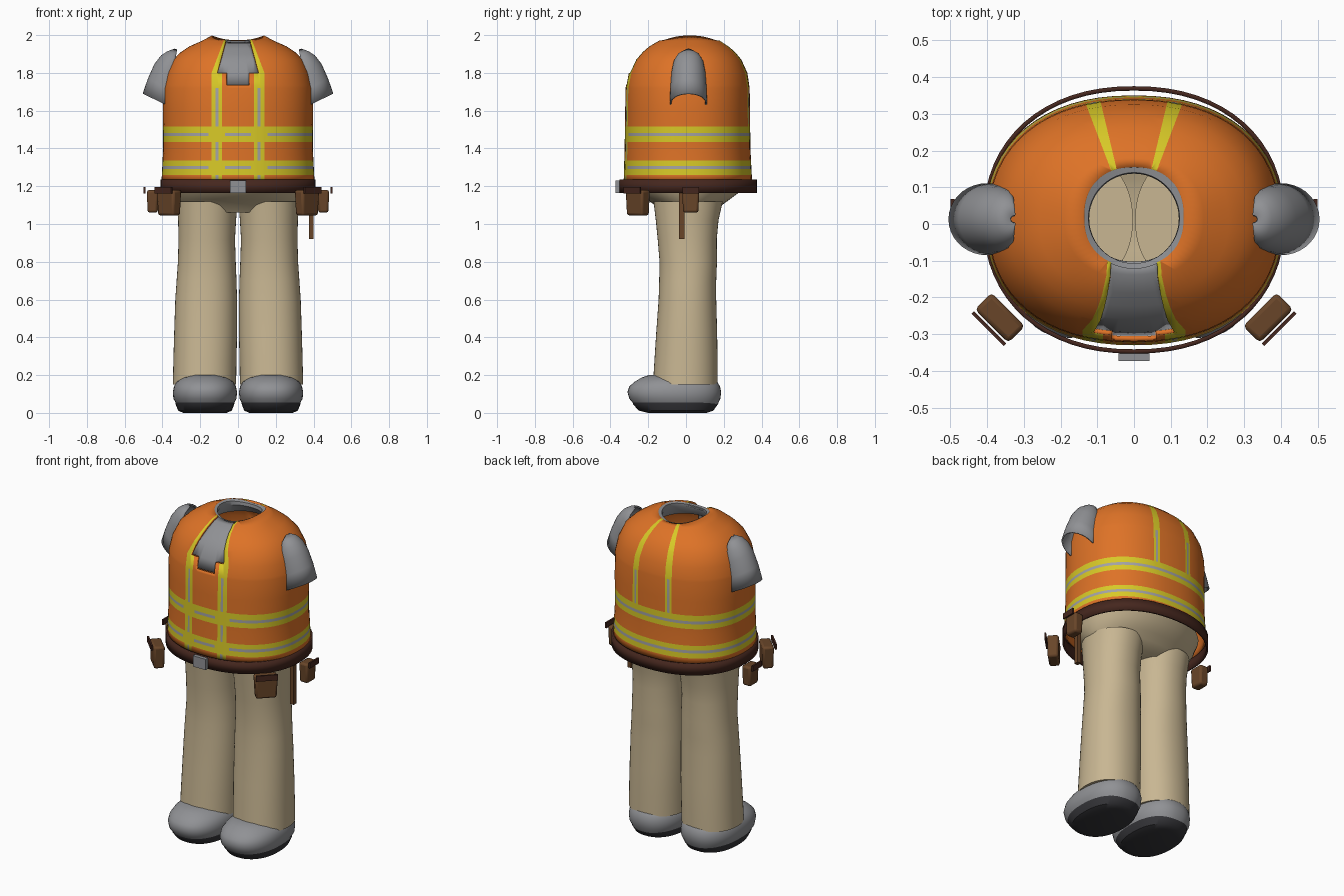
import bpy, bmesh
from math import sin, cos, pi
from mathutils import Matrix, Vector

old = bpy.data.objects.get("Cube")
if old:
    bpy.data.objects.remove(old, do_unlink=True)


def material(name, rgb):
    m = bpy.data.materials.new(name)
    m.use_nodes = True
    col = (*rgb, 1)
    m.diffuse_color = col
    bsdf = m.node_tree.nodes["Principled BSDF"]
    bsdf.inputs["Base Color"].default_value = col
    bsdf.inputs["Roughness"].default_value = 0.8
    return m


ORANGE = material("orange cloth", (0.73, 0.17, 0.02))
YELLOW = material("yellow stripe", (0.68, 0.58, 0.02))
SILVER = material("silver stripe", (0.36, 0.36, 0.37))
GREY = material("grey cloth", (0.28, 0.285, 0.30))
BEIGE = material("beige trousers", (0.58, 0.47, 0.29))
BELT = material("dark brown leather", (0.06, 0.02, 0.013))
LEATHER = material("brown leather", (0.14, 0.06, 0.022))
RUBBER = material("dark sole", (0.035, 0.035, 0.04))
parts = []


def finish(name, bm, mats, solid=0.0, bevel=0.0):
    mesh = bpy.data.meshes.new(name)
    bm.to_mesh(mesh)
    bm.free()
    for m in mats:
        mesh.materials.append(m)
    ob = bpy.data.objects.new(name, mesh)
    bpy.context.collection.objects.link(ob)
    if solid:
        mod = ob.modifiers.new("thickness", 'SOLIDIFY')
        mod.thickness, mod.offset = solid, -1
        mod.material_offset = mod.material_offset_rim = len(mats) - 1
    if bevel:
        mod = ob.modifiers.new("bevel", 'BEVEL')
        mod.width, mod.segments = bevel, 2
    parts.append(ob)
    return ob


def oval(z, hx, y0, y1, cx=0, power=2.0, dip=0, n=48):
    """Rounded ring from front y0 to back y1; dip lowers front and back."""
    pts = []
    for i in range(n):
        c, s = cos(2 * pi * i / n), sin(2 * pi * i / n)
        x = abs(c) ** (2 / power) * (1 if c > 0 else -1)
        y = abs(s) ** (2 / power) * (1 if s > 0 else -1)
        pts.append((cx + hx * x, (y0 + y1) / 2 + (y1 - y0) / 2 * y, z - dip * s * s))
    return pts


def loft(rings, closed=True, bottom=False, top=False):
    bm = bmesh.new()
    rows = [[bm.verts.new(p) for p in r] for r in rings]
    n = len(rows[0])
    for a, b in zip(rows, rows[1:]):
        for i in range(n if closed else n - 1):
            j = (i + 1) % n
            bm.faces.new((a[i], a[j], b[j], b[i]))
    if bottom:
        bm.faces.new(rows[0])
    if top:
        bm.faces.new(rows[-1])
    bmesh.ops.recalc_face_normals(bm, faces=bm.faces)
    return bm


def cut(bm, co, no, test):
    """Slice the faces whose centre passes the test."""
    faces = [f for f in bm.faces if test(f.calc_center_median())]
    geom = set(faces)
    for f in faces:
        geom.update(f.edges)
        geom.update(f.verts)
    bmesh.ops.bisect_plane(bm, geom=list(geom), plane_co=co, plane_no=no, dist=1e-5)


# Torso shell, shared by the vest and the shirt under it
TORSO = [(1.225, .405, -.33, .35), (1.40, .396, -.325, .341), (1.60, .398, -.322, .339),
         (1.72, .396, -.32, .337), (1.80, .378, -.305, .325), (1.87, .345, -.27, .293),
         (1.91, .303, -.235, .26), (1.94, .258, -.2, .225), (1.97, .19, -.15, .18),
         (1.998, .138, -.115, .155)]
BANDS = [(1.26, 1.29, 1.307, 1.335), (1.435, 1.465, 1.482, 1.517)]
COLLAR_LOW, COLLAR_MID = 1.735, 1.80
STRIPE = (.07, .085, .104, .118, .14, .155)


def neck_width(z):
    return .07 + (1.95 - z) * .27


def in_neckline(c):
    if c.y > 0 or c.z < COLLAR_LOW:
        return False
    return abs(c.x) < (neck_width(c.z) if c.z > COLLAR_MID else .06)


def torso(inset):
    bm = loft([oval(z - inset * (z > 1.9), hx - inset, y0 + inset, y1 - inset,
                    power=2.25, dip=.025 if z > 1.98 else 0, n=64)
               for z, hx, y0, y1 in TORSO])
    for z in (COLLAR_LOW, COLLAR_MID):
        cut(bm, (0, 0, z), (0, 0, 1), lambda c: True)
    for s in (-1, 1):
        cut(bm, (s * .07, 0, 1.95), (s, 0, .27), lambda c: c.y < 0 and c.z > COLLAR_MID)
        cut(bm, (s * .06, 0, 0), (s, 0, 0),
            lambda c: c.y < 0 and COLLAR_LOW < c.z < COLLAR_MID)
    return bm


def vest_colour(c):
    x = abs(c.x)
    for a, b, d, e in BANDS:
        if a < c.z < e:
            crossing = c.y < 0 and STRIPE[0] < x < STRIPE[-1]
            return 1 if b < c.z < d and not crossing else 0
    if c.y > 0:
        t = (c.y - .14) / .21
        if c.z < 1.5 or not .045 + .05 * t < x < .06 + .08 * t:
            return 2
    elif c.z > COLLAR_MID:
        return 0 if x < .14 - (c.z - COLLAR_MID) * .38 else 2
    elif not STRIPE[1] < x < STRIPE[4]:
        return 2
    return 1 if STRIPE[2] < x < STRIPE[3] and c.z < 1.72 else 0


# Vest, sliced along its stripe borders
bm = torso(0)
for z in [v for band in BANDS for v in band] + [1.72]:
    cut(bm, (0, 0, z), (0, 0, 1), lambda c: True)
for s in (-1, 1):
    for x in STRIPE:
        cut(bm, (s * x, 0, 0), (1, 0, 0), lambda c: c.y < 0 and c.z < COLLAR_MID)
    for x in STRIPE[2:4]:
        cut(bm, (s * x, 0, 0), (1, 0, 0), lambda c: c.y > 0 and 1.5 < c.z < 1.72)
    cut(bm, (s * .14, 0, COLLAR_MID), (s, 0, .38), lambda c: c.y < 0 and c.z > COLLAR_MID)
    for x, slope in ((.045, .05), (.06, .08)):
        cut(bm, (s * x, .14, 0), (s, -slope / .21, 0), lambda c: c.y > 0 and c.z > 1.5)
bmesh.ops.delete(bm, geom=[f for f in bm.faces if in_neckline(f.calc_center_median())],
                 context='FACES')
for f in bm.faces:
    f.material_index = vest_colour(f.calc_center_median())
finish("vest", bm, [YELLOW, SILVER, ORANGE], solid=.012)

# Shirt showing in the neckline, and its collar
bm = torso(.012)
bmesh.ops.delete(bm, geom=[f for f in bm.faces if not in_neckline(f.calc_center_median())],
                 context='FACES')
finish("shirt_front", bm, [GREY], solid=.006)
finish("shirt_collar", loft([oval(1.90, .16, -.14, .18), oval(1.965, .122, -.107, .137, dip=.015),
                             oval(1.988, .124, -.107, .14, dip=.02),
                             oval(1.996, .142, -.122, .160, dip=.025)]), [GREY])

# Belt and buckle
finish("belt", loft([oval(z, .41, -.353, .375, power=2.2, n=64) for z in (1.165, 1.235)]),
       [BELT], solid=.012)


def box(name, size, at, mat, turn=0.0, taper=1.0, bevel=0.0):
    bm = bmesh.new()
    bmesh.ops.create_cube(bm, size=1)
    for v in bm.verts:
        k = taper if v.co.z < 0 else 1
        v.co = Vector((v.co.x * size[0] * k, v.co.y * size[1] * k, v.co.z * size[2]))
    bm.transform(Matrix.Translation(at) @ Matrix.Rotation(turn, 4, 'Z'))
    return finish(name, bm, [mat], bevel=bevel)


box("buckle", (.085, .025, .066), (0, -.361, 1.198), GREY)

# Trouser seat
finish("trouser_seat", loft([oval(1.06, .26, -.13, .14), oval(1.10, .312, -.165, .19),
                             oval(1.13, .335, -.21, .232), oval(1.17, .355, -.27, .285),
                             oval(1.225, .372, -.305, .325)], bottom=True), [BEIGE])

LEG = [(.15, .01, .345, -.175, .167), (.28, .008, .342, -.167, .167), (.42, .005, .338, -.158, .165),
       (.60, .005, .332, -.145, .16), (.70, .008, .325, -.142, .16), (.80, .012, .318, -.14, .164),
       (.92, .016, .315, -.15, .163), (1.02, .01, .317, -.16, .172), (1.12, .003, .322, -.172, .195)]
SHOE = [(.045, .15, -.275, .168), (.075, .167, -.3, .182), (.11, .17, -.31, .186),
        (.14, .164, -.3, .18), (.165, .15, -.272, .165), (.187, .12, -.235, .14),
        (.2, .075, -.195, .08)]
SOLE = [(0, .115, -.2, .11), (.012, .142, -.25, .145), (.045, .155, -.28, .168),
        (.062, .157, -.285, .172)]

for s, side in ((1, "left"), (-1, "right")):
    # Trouser leg, shoe and sole
    finish(side + "_leg", loft([oval(z, (b - a) / 2, y0, y1, s * (a + b) / 2, 2.15)
                                for z, a, b, y0, y1 in LEG], bottom=True, top=True), [BEIGE])
    finish(side + "_shoe", loft([oval(z, h, y0, y1, s * .175, 2.3) for z, h, y0, y1 in SHOE],
                                bottom=True, top=True), [GREY])
    finish(side + "_sole", loft([oval(z, h, y0, y1, s * .175, 2.3) for z, h, y0, y1 in SOLE],
                                bottom=True, top=True), [RUBBER])

    # Short sleeve: a flaring half tube, open toward the body
    rings = []
    for x, reach, half, z, lift in ((.40, .105, .098, 1.64, .05), (.383, .094, .096, 1.72, .05),
                                    (.362, .08, .09, 1.80, .048), (.345, .062, .078, 1.86, .033),
                                    (.335, .04, .055, 1.90, .014), (.325, .012, .012, 1.925, .003)):
        arc = [-.2 + (pi + .4) * i / 20 for i in range(21)]
        rings.append([(s * (x + reach * sin(t)), .013 + half * cos(t), z + lift * sin(t))
                      for t in arc])
    bm = loft(rings, closed=False)
    bm.normal_update()
    if sum(f.normal.x * s * f.calc_area() for f in bm.faces) < 0:
        bmesh.ops.reverse_faces(bm, faces=bm.faces)
    finish(side + "_sleeve", bm, [GREY], solid=.008)

    # Tool pouches with flaps
    for label, x, y, width, depth, low, turn in (("front", .365, -.255, .13, .065, 1.045, pi / 4),
                                                 ("side", .452, .025, .09, .06, 1.06, pi / 2)):
        box(f"{side}_{label}_pouch", (width, depth, 1.18 - low), (s * x, y, (1.18 + low) / 2),
            LEATHER, s * turn, .9, .012)
        out = Vector((s * sin(turn), -cos(turn), 0)) * .042
        box(f"{side}_{label}_flap", (width * .95, .01, .034),
            Vector((s * x, y, 1.178)) + out, BELT, s * turn)

# Tool hanging from the belt
box("hanging_tool", (.025, .028, .25), (.388, -.022, 1.045), LEATHER)

# Smooth shading with sharp edges kept
bpy.ops.object.select_all(action='DESELECT')
for ob in parts:
    ob.select_set(True)
bpy.context.view_layer.objects.active = parts[0]
bpy.ops.object.shade_smooth_by_angle(angle=.7)
